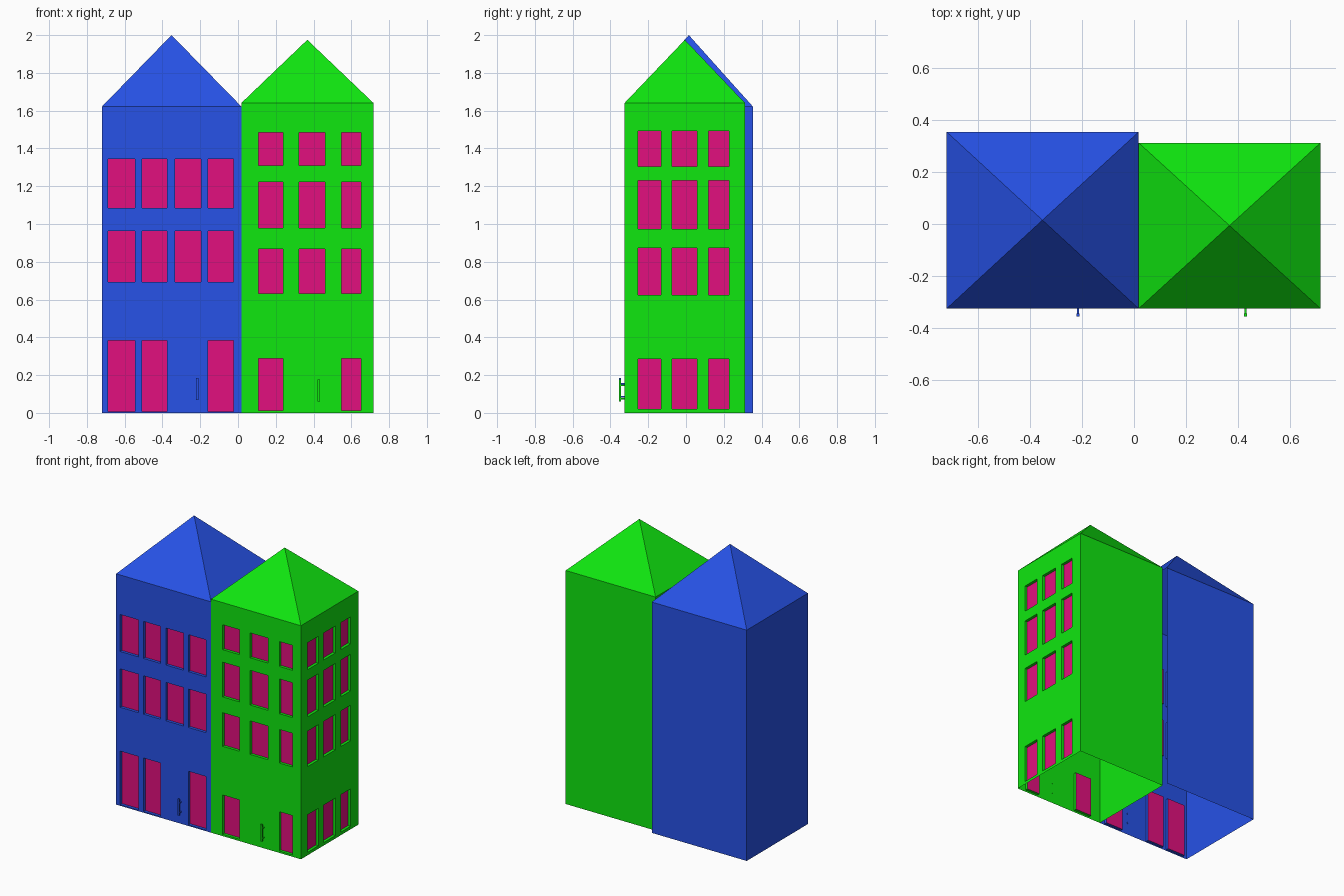
import bpy, bmesh
from mathutils import Vector

cube = bpy.data.objects.get("Cube")
if cube:
    bpy.data.objects.remove(cube)


def material(name, rgb):
    m = bpy.data.materials.new(name)
    m.use_nodes = True
    m.diffuse_color = (*rgb, 1)
    m.node_tree.nodes["Principled BSDF"].inputs["Base Color"].default_value = (*rgb, 1)
    return m


blue = material("blue", (0.02, 0.085, 0.8))
green = material("green", (0.005, 0.8, 0.005))
pink = material("pink", (0.76, 0.005, 0.21))

INSET = 0.02


def finish(name, bm, mats):
    bmesh.ops.remove_doubles(bm, verts=bm.verts, dist=0.0001)
    mesh = bpy.data.meshes.new(name)
    bm.to_mesh(mesh)
    bm.free()
    for m in mats:
        mesh.materials.append(m)
    obj = bpy.data.objects.new(name, mesh)
    bpy.context.collection.objects.link(obj)
    return obj


def wall(name, mat, start, axis, length, height, cols=(), rows=(), skip=()):
    """Single-sheet wall from start along axis; grid cells that are windows sink inward."""
    start, axis = Vector(start), Vector(axis)
    base = start.dot(axis)
    inward = Vector((-axis.y, axis.x, 0))
    us = [0] + [c - base for pair in cols for c in pair] + [length]
    zs = [0] + [z for pair in rows for z in pair] + [height]
    bm = bmesh.new()
    grid = [[bm.verts.new(start + axis * u + Vector((0, 0, z))) for u in us] for z in zs]
    windows = []
    for r in range(len(zs) - 1):
        for c in range(len(us) - 1):
            f = bm.faces.new((grid[r][c], grid[r][c + 1], grid[r + 1][c + 1], grid[r + 1][c]))
            if r % 2 and c % 2 and (r // 2, c // 2) not in skip:
                windows.append(f)
    if windows:
        panes = bmesh.ops.extrude_discrete_faces(bm, faces=windows)["faces"]
        for pane in panes:
            pane.material_index = 1
            bmesh.ops.translate(bm, verts=pane.verts, vec=inward * INSET)
    return finish(name, bm, [mat, pink])


def roof(name, mat, x0, x1, y0, y1, eave, apex):
    bm = bmesh.new()
    ring = [bm.verts.new((x, y, eave)) for x, y in ((x0, y0), (x1, y0), (x1, y1), (x0, y1))]
    top = bm.verts.new(apex)
    for i in range(4):
        bm.faces.new((ring[i], ring[(i + 1) % 4], top))
    return finish(name, bm, [mat])


def box(bm, lo, hi):
    lo, hi = Vector(lo), Vector(hi)
    verts = bmesh.ops.create_cube(bm, size=1)["verts"]
    bmesh.ops.scale(bm, verts=verts, vec=hi - lo)
    bmesh.ops.translate(bm, verts=verts, vec=(lo + hi) / 2)


def handle(name, mat, x, z0, z1):
    bm = bmesh.new()
    box(bm, (x - 0.006, -0.355, z0), (x + 0.006, -0.344, z1))
    for z in (z0 + 0.012, z1 - 0.034):
        box(bm, (x - 0.004, -0.346, z), (x + 0.004, FRONT + 0.004, z + 0.008))
    return finish(name, bm, [mat])


FRONT = -0.325
LEFT, MID, RIGHT = -0.72, 0.018, 0.717

# Blue house: open below and where it joins its neighbour
BACK, EAVE = 0.354, 1.622
wall("blue_front_wall", blue, (LEFT, FRONT, 0), (1, 0, 0), MID - LEFT, EAVE,
     cols=((-0.688, -0.545), (-0.507, -0.376), (-0.334, -0.196), (-0.158, -0.023)),
     rows=((0.008, 0.384), (0.692, 0.962), (1.084, 1.344)), skip=((0, 2),))
wall("blue_back_wall", blue, (MID, BACK, 0), (-1, 0, 0), MID - LEFT, EAVE)
wall("blue_side_wall", blue, (LEFT, BACK, 0), (0, -1, 0), BACK - FRONT, EAVE)
roof("blue_roof", blue, LEFT, MID, FRONT, BACK, EAVE, (-0.352, 0.015, 2.0))
handle("blue_door_handle", blue, -0.216, 0.069, 0.184)

# Green house
BACK, EAVE = 0.312, 1.641
wall("green_front_wall", green, (MID, FRONT, 0), (1, 0, 0), RIGHT - MID, EAVE,
     cols=((0.109, 0.239), (0.322, 0.46), (0.549, 0.652)),
     rows=((0.013, 0.289), (0.631, 0.867), (0.978, 1.222), (1.31, 1.485)), skip=((0, 1),))
wall("green_window_side_wall", green, (RIGHT, FRONT, 0), (0, 1, 0), BACK - FRONT, EAVE,
     cols=((-0.253, -0.132), (-0.074, 0.057), (0.118, 0.227)),
     rows=((0.021, 0.284), (0.623, 0.872), (0.973, 1.23), (1.304, 1.493)))
wall("green_back_wall", green, (RIGHT, BACK, 0), (-1, 0, 0), RIGHT - MID, EAVE)
wall("green_party_wall", green, (MID, BACK, 0), (0, -1, 0), BACK - FRONT, EAVE)
roof("green_roof", green, MID, RIGHT, FRONT, BACK, EAVE, (0.367, -0.006, 1.975))
handle("green_door_handle", green, 0.428, 0.06, 0.177)
